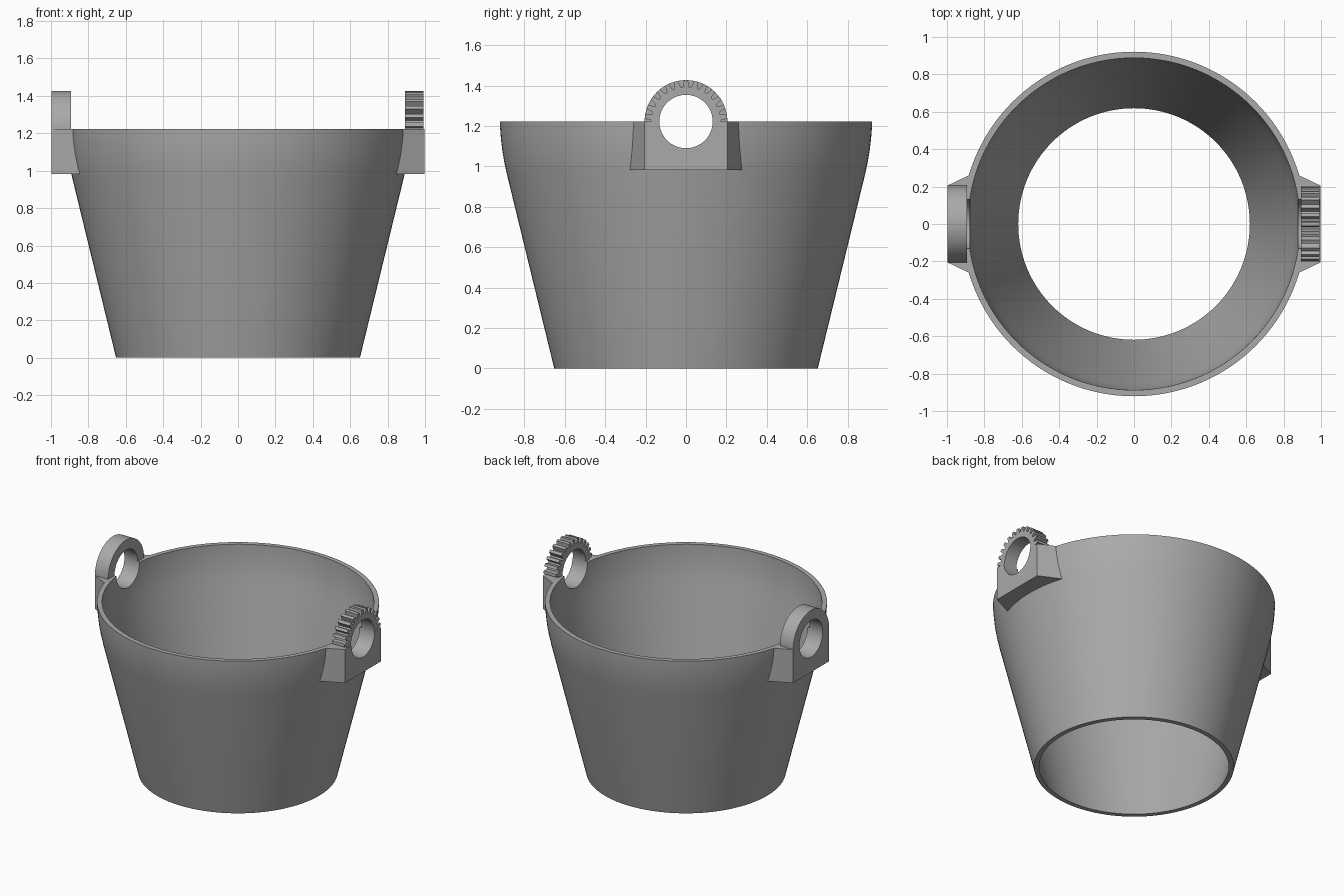
import bpy, bmesh
from math import sin, cos, pi, radians

if "Cube" in bpy.data.objects:
    bpy.data.objects.remove(bpy.data.objects["Cube"])

RIM, LUG_BOTTOM = 1.222, 0.981
EAR_R, HOLE_R = 0.205, 0.132

grey = bpy.data.materials.new("plain grey")
grey.diffuse_color = (0.40, 0.40, 0.40, 1)
grey.use_nodes = True
grey.node_tree.nodes["Principled BSDF"].inputs["Base Color"].default_value = grey.diffuse_color


def finish(name, bm):
    bmesh.ops.recalc_face_normals(bm, faces=bm.faces)
    me = bpy.data.meshes.new(name)
    bm.to_mesh(me)
    bm.free()
    me.materials.append(grey)
    ob = bpy.data.objects.new(name, me)
    bpy.context.collection.objects.link(ob)
    return ob


def revolve(name, profile, n=128):
    """Spin a closed (radius, z) profile about z."""
    bm = bmesh.new()
    rings = [[bm.verts.new((r * cos(2 * pi * i / n), r * sin(2 * pi * i / n), z))
              for i in range(n)] for r, z in profile]
    for a, b in zip(rings, rings[1:] + rings[:1]):
        for i in range(n):
            j = (i + 1) % n
            bm.faces.new((a[i], a[j], b[j], b[i]))
    return finish(name, bm)


def prism(name, points, offset):
    bm = bmesh.new()
    face = bm.faces.new([bm.verts.new(p) for p in points])
    top = bmesh.ops.extrude_face_region(bm, geom=[face])["geom"]
    bmesh.ops.translate(bm, vec=offset,
                        verts=[v for v in top if isinstance(v, bmesh.types.BMVert)])
    return finish(name, bm)


def activate(ob):
    bpy.ops.object.select_all(action='DESELECT')
    ob.select_set(True)
    bpy.context.view_layer.objects.active = ob


def cut(ob, cutter):
    m = ob.modifiers.new("cut", 'BOOLEAN')
    m.operation, m.solver, m.object = 'DIFFERENCE', 'EXACT', cutter
    activate(ob)
    bpy.ops.object.modifier_apply(modifier=m.name)


# bucket wall: straight cone that rounds to vertical at the rim
outer = [(0.652, 0), (0.886, 0.96), (0.899, 1.02), (0.909, 1.08),
         (0.916, 1.14), (0.920, 1.19), (0.921, RIM)]
T = 0.033
bucket = revolve("bucket_wall", outer + [(r - T, z) for r, z in reversed(outer)])

# helpers: pin hole through both ears, and the bucket's interior
hole = prism("hole_cutter", [(-1.3, HOLE_R * cos(2 * pi * i / 64),
                              RIM + HOLE_R * sin(2 * pi * i / 64)) for i in range(64)],
             (2.6, 0, 0))
core_line = [(r - 0.015, z) for r, z in outer]
core = revolve("core_cutter", [(0.001, 0)] + core_line + [(0.906, 1.5), (0.001, 1.5)])
for c in (hole, core):
    c.hide_render = True

cut(bucket, hole)
parts = [bucket]


def ear_outline(toothed):
    """Upper half outline of an ear as (radius, angle)."""
    if not toothed:
        return [(EAR_R, pi * i / 48) for i in range(49)]
    teeth, out = 13, []
    pitch = pi / teeth
    for k in range(teeth):
        for f, r in ((0.0, 0.172), (0.14, 0.172), (0.30, EAR_R),
                     (0.70, EAR_R), (0.86, 0.172)):
            out.append((r, (k + f) * pitch))
    return out + [(0.172, pi)]


for side, label in ((1, "right"), (-1, "left")):
    # mounting block with flared flanks, trimmed to the wall
    plan = [(0.80, -0.30), (0.998, -EAR_R), (0.998, EAR_R), (0.80, 0.30)]
    block = prism(label + "_mount_block",
                  [(side * x, y, LUG_BOTTOM) for x, y in plan],
                  (0, 0, RIM - LUG_BOTTOM))
    cut(block, core)
    cut(block, hole)
    # ear above the rim: geared on the right, plain on the left
    line = ear_outline(side > 0) + [(HOLE_R, pi * (1 - i / 32)) for i in range(33)]
    x0, x1 = 0.893, (0.993 if side > 0 else 0.998)
    ear = prism(label + ("_gear_ear" if side > 0 else "_plain_ear"),
                [(side * x0, r * cos(a), RIM + r * sin(a)) for r, a in line],
                (side * (x1 - x0), 0, 0))
    parts += [block, ear]

for c in (hole, core):
    bpy.data.objects.remove(c, do_unlink=True)

for ob in parts:
    activate(ob)
    bpy.ops.object.shade_smooth_by_angle(angle=radians(25))
